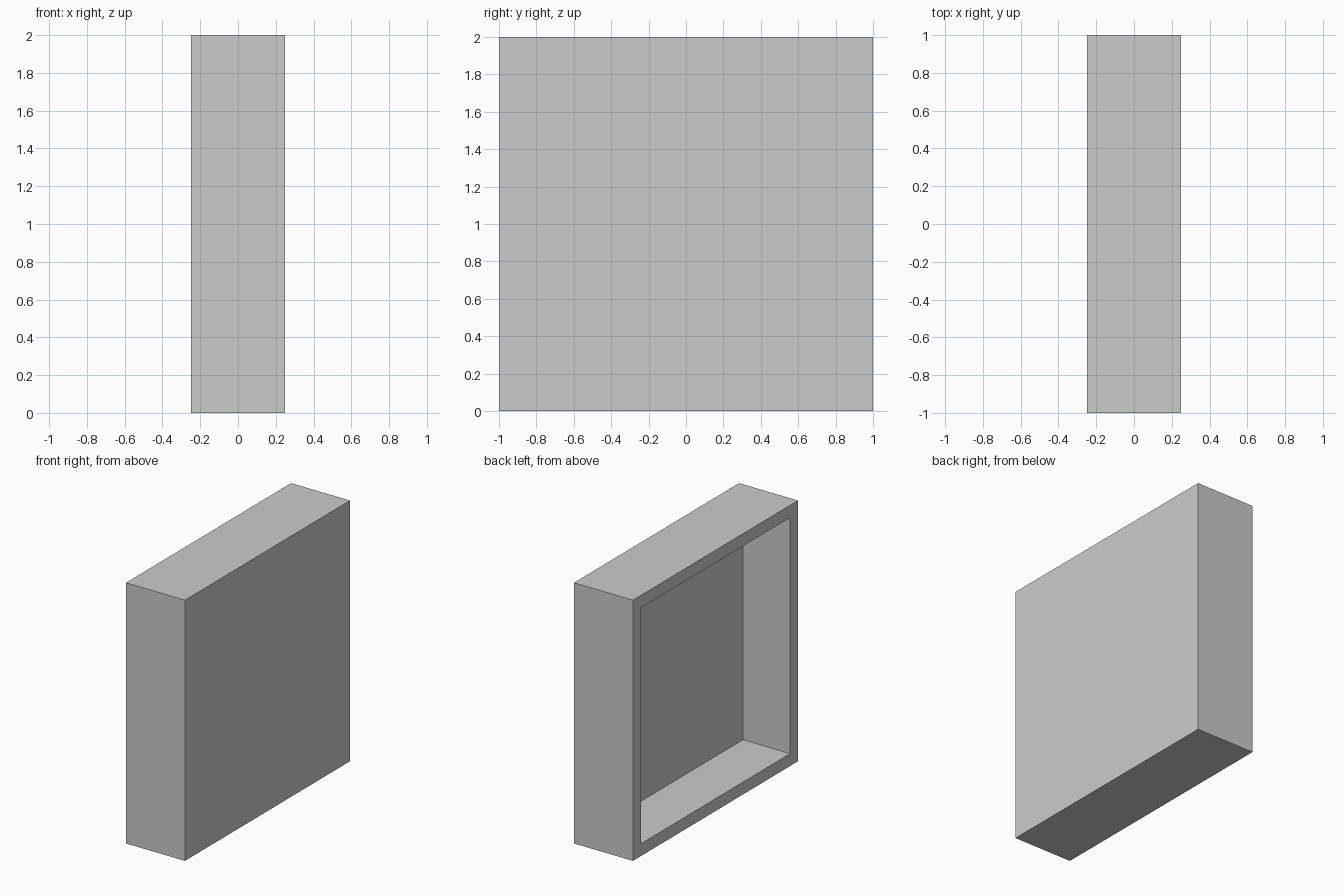
import bpy, bmesh
from mathutils import Matrix, Vector

if "Cube" in bpy.data.objects:
    bpy.data.objects.remove(bpy.data.objects["Cube"])

WALL, DEPTH = 0.095, 0.40

# Square tray standing on edge, open towards -x
bm = bmesh.new()
bmesh.ops.create_cube(bm, size=1, matrix=Matrix.Translation((0, 0, 1)) @ Matrix.Diagonal((0.5, 2, 2, 1)))
bm.normal_update()
face = min(bm.faces, key=lambda f: f.calc_center_median().x)

# Rim, then recess pushed inwards from it
bmesh.ops.inset_region(bm, faces=[face], thickness=WALL, use_even_offset=True)
floor = bmesh.ops.extrude_discrete_faces(bm, faces=[face])["faces"][0]
bmesh.ops.translate(bm, verts=floor.verts, vec=Vector((DEPTH, 0, 0)))
bmesh.ops.recalc_face_normals(bm, faces=bm.faces)

mesh = bpy.data.meshes.new("open_box")
bm.to_mesh(mesh)
bm.free()
bpy.context.collection.objects.link(bpy.data.objects.new("open_box", mesh))
